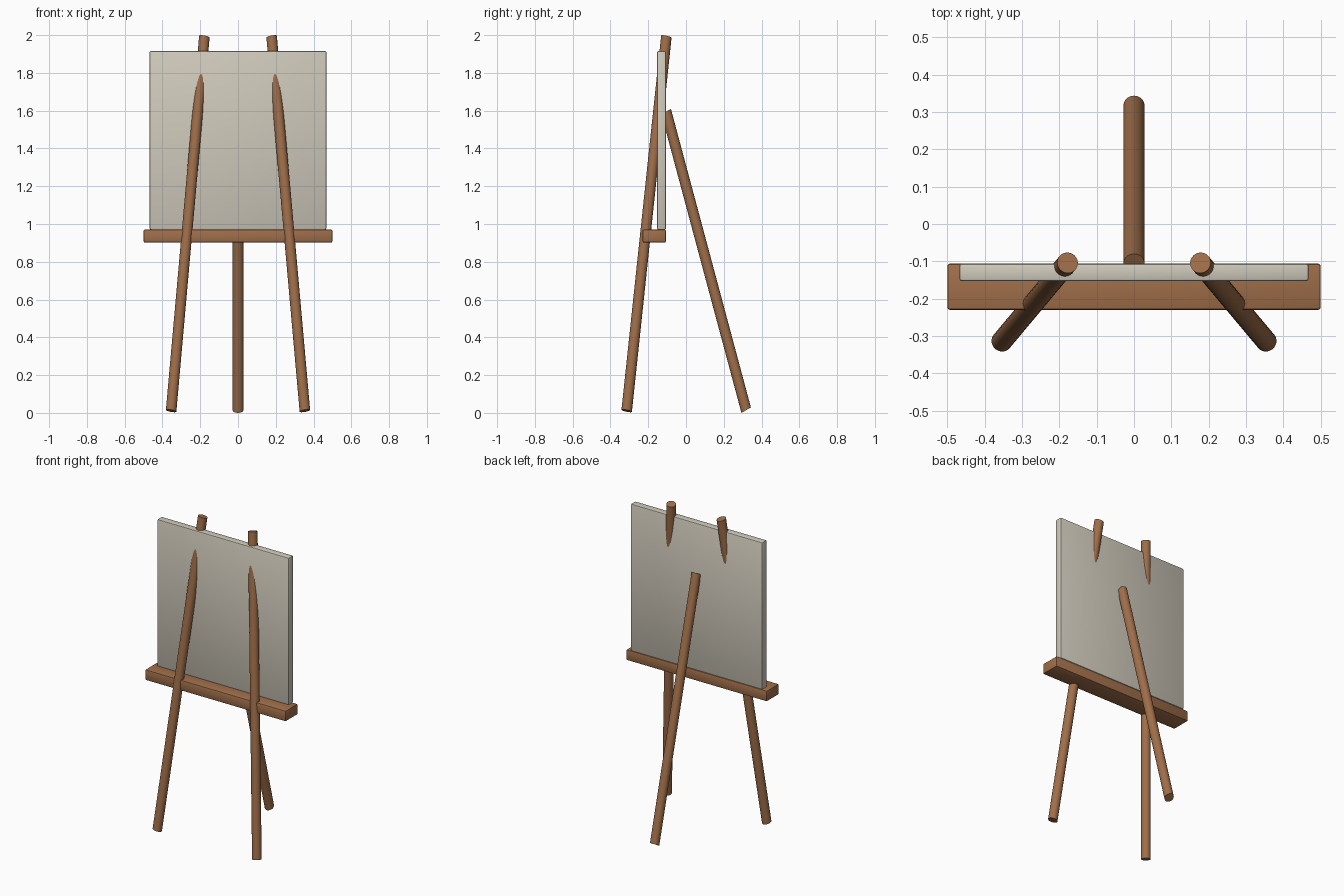
import bpy, bmesh, math
from mathutils import Vector

if "Cube" in bpy.data.objects:
    bpy.data.objects.remove(bpy.data.objects["Cube"])


def material(name, rgb):
    m = bpy.data.materials.new(name)
    m.diffuse_color = (*rgb, 1.0)
    m.use_nodes = True
    m.node_tree.nodes["Principled BSDF"].inputs["Base Color"].default_value = m.diffuse_color
    return m


WOOD = material("warm wood", (0.35, 0.157, 0.068))
CANVAS = material("canvas off white", (0.63, 0.59, 0.50))


def add_object(name, bm, mat):
    bmesh.ops.recalc_face_normals(bm, faces=bm.faces[:])
    mesh = bpy.data.meshes.new(name)
    bm.to_mesh(mesh)
    bm.free()
    mesh.materials.append(mat)
    ob = bpy.data.objects.new(name, mesh)
    bpy.context.collection.objects.link(ob)
    bpy.ops.object.select_all(action='DESELECT')
    ob.select_set(True)
    bpy.context.view_layer.objects.active = ob
    return ob


def pole(name, bottom, top, radius=0.028, sides=32):
    """Round pole whose end cuts tilt twice as far as its axis."""
    a, b = Vector(bottom), Vector(top)
    d = (b - a).normalized()
    u = d.cross(Vector((0, 1, 0))).normalized()
    v = d.cross(u)
    n = 2 * d.z * d - Vector((0, 0, 1))
    bm = bmesh.new()
    rings = []
    for centre in (a, b):
        ring = []
        for i in range(sides):
            t = 2 * math.pi * i / sides
            p = radius * (u * math.cos(t) + v * math.sin(t))
            ring.append(bm.verts.new(centre + p - d * (p.dot(n) / d.dot(n))))
        bm.faces.new(ring)
        rings.append(ring)
    lo, hi = rings
    for i in range(sides):
        j = (i + 1) % sides
        bm.faces.new((lo[i], lo[j], hi[j], hi[i]))
    add_object(name, bm, WOOD)
    bpy.ops.object.shade_smooth_by_angle(angle=math.radians(35))


def box(name, lo, hi, mat, bevel):
    bm = bmesh.new()
    bmesh.ops.create_cube(bm, size=1)
    for vert in bm.verts:
        vert.co = [(l + h) / 2 + c * (h - l) for l, h, c in zip(lo, hi, vert.co)]
    bmesh.ops.bevel(bm, geom=bm.edges[:], offset=bevel, segments=2,
                    profile=0.5, affect='EDGES')
    add_object(name, bm, mat)
    bpy.ops.object.shade_smooth_by_angle(angle=math.radians(30))


# Two splayed front legs that run up through the canvas
for side, label in ((-1, "left"), (1, "right")):
    pole("front_leg_" + label, (side * 0.354, -0.314, 0.011),
         (side * 0.178, -0.104, 1.992))

# Rear prop leg
pole("back_leg", (0, 0.3185, 0.0145), (0, -0.105, 1.595))

# Ledge and the canvas standing on it
box("ledge", (-0.5, -0.23, 0.902), (0.5, -0.106, 0.97), WOOD, 0.007)
box("canvas", (-0.468, -0.153, 0.97), (0.468, -0.106, 1.915), CANVAS, 0.007)
